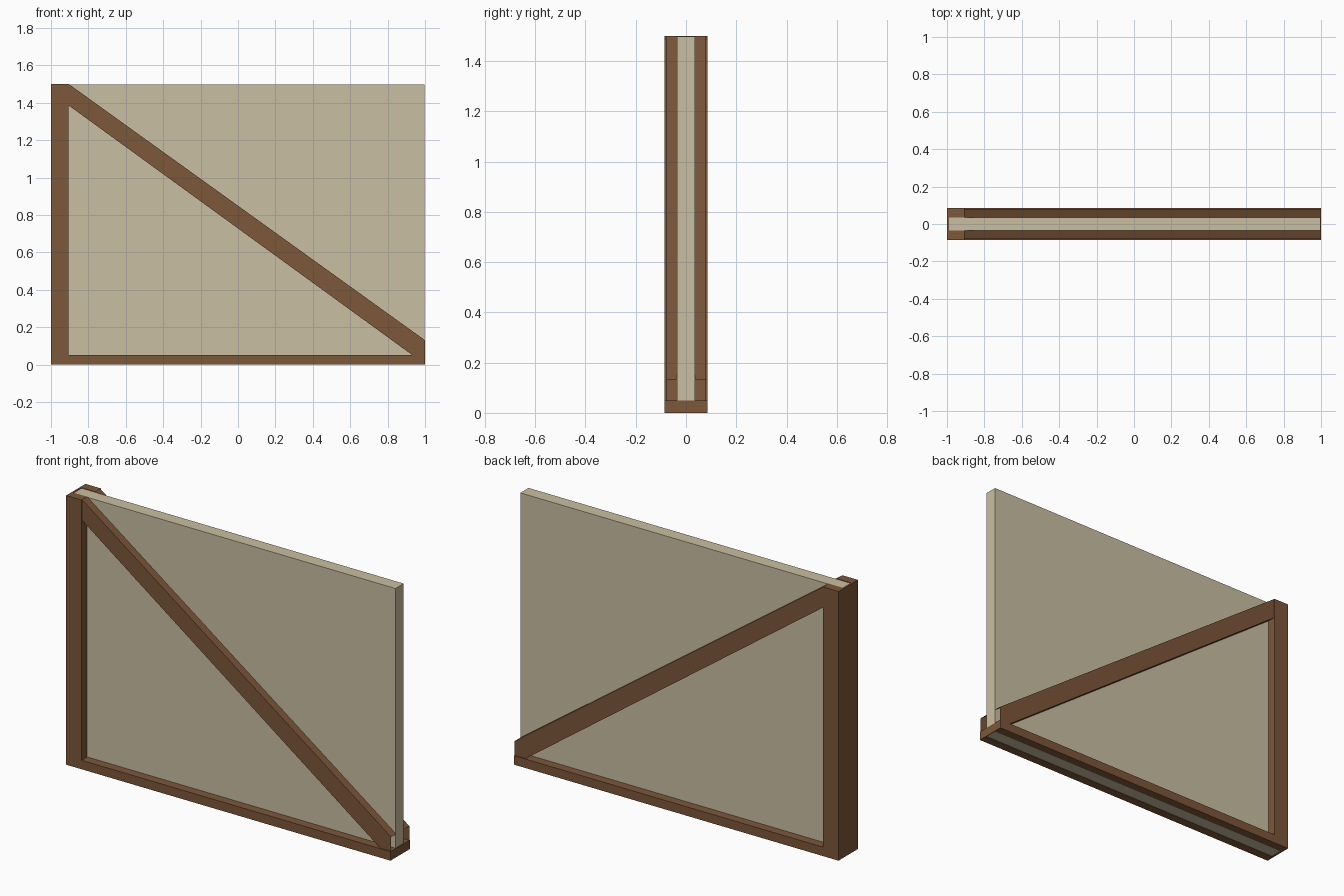
import bpy
import bmesh

if "Cube" in bpy.data.objects:
    bpy.data.objects.remove(bpy.data.objects["Cube"])


def material(name, rgb):
    m = bpy.data.materials.new(name)
    m.diffuse_color = (*rgb, 1)
    m.use_nodes = True
    m.node_tree.nodes["Principled BSDF"].inputs["Base Color"].default_value = m.diffuse_color
    return m


WOOD = material("brown wood", (0.205, 0.095, 0.042))
PLASTER = material("pale plaster", (0.59, 0.52, 0.36))

HALF = 0.085    # half depth of the frame
PANEL = 0.036   # half depth of the panel


def finish(bm, name, mat):
    me = bpy.data.meshes.new(name)
    bm.to_mesh(me)
    bm.free()
    me.materials.append(mat)
    ob = bpy.data.objects.new(name, me)
    bpy.context.collection.objects.link(ob)
    return ob


def prism(name, outline, y0, y1, mat, open_end=False):
    """Extrude an x-z outline from y0 to y1."""
    bm = bmesh.new()
    face = bm.faces.new([bm.verts.new((x, y0, z)) for x, z in outline])
    ext = bmesh.ops.extrude_face_region(bm, geom=[face], use_keep_orig=True)
    moved = [g for g in ext["geom"] if isinstance(g, bmesh.types.BMVert)]
    bmesh.ops.translate(bm, verts=moved, vec=(0, y1 - y0, 0))
    bmesh.ops.recalc_face_normals(bm, faces=bm.faces)
    if open_end:
        # the brace is hollow at its right-hand end
        ends = [f for f in bm.faces if f.normal.x > 0.99]
        inner = [f for f in bm.faces
                 if all(abs(abs(v.co.y) - PANEL) < 1e-4 for v in f.verts)]
        bmesh.ops.delete(bm, geom=ends + inner, context="FACES")
    return finish(bm, name, mat)


def box(name, x0, x1, y0, y1, z0, z1, mat):
    return prism(name, [(x0, z0), (x1, z0), (x1, z1), (x0, z1)], y0, y1, mat)


# Wall panel
box("wall_panel", -0.99, 0.996, -PANEL, PANEL, 0.002, 1.497, PLASTER)

# Thin closing strips at the post side and the rail end
box("post_edge", -1.0, -0.99, -PANEL, PANEL, 0, 1.5, WOOD)
box("rail_end", 0.996, 1.0, -PANEL, PANEL, 0, 0.05, WOOD)

# Post, bottom rail and diagonal brace on both sides
for side, s in (("front", -1), ("back", 1)):
    box(f"{side}_post", -1.0, -0.905, s * PANEL, s * HALF, 0, 1.5, WOOD)
    box(f"{side}_rail", -0.905, 1.0, s * PANEL, s * HALF, 0, 0.05, WOOD)
    prism(f"{side}_brace",
          [(-0.905, 1.5), (-0.905, 1.385), (0.933, 0.05), (1.0, 0.05), (1.0, 0.13)],
          s * PANEL, s * 0.08, WOOD, open_end=True)
